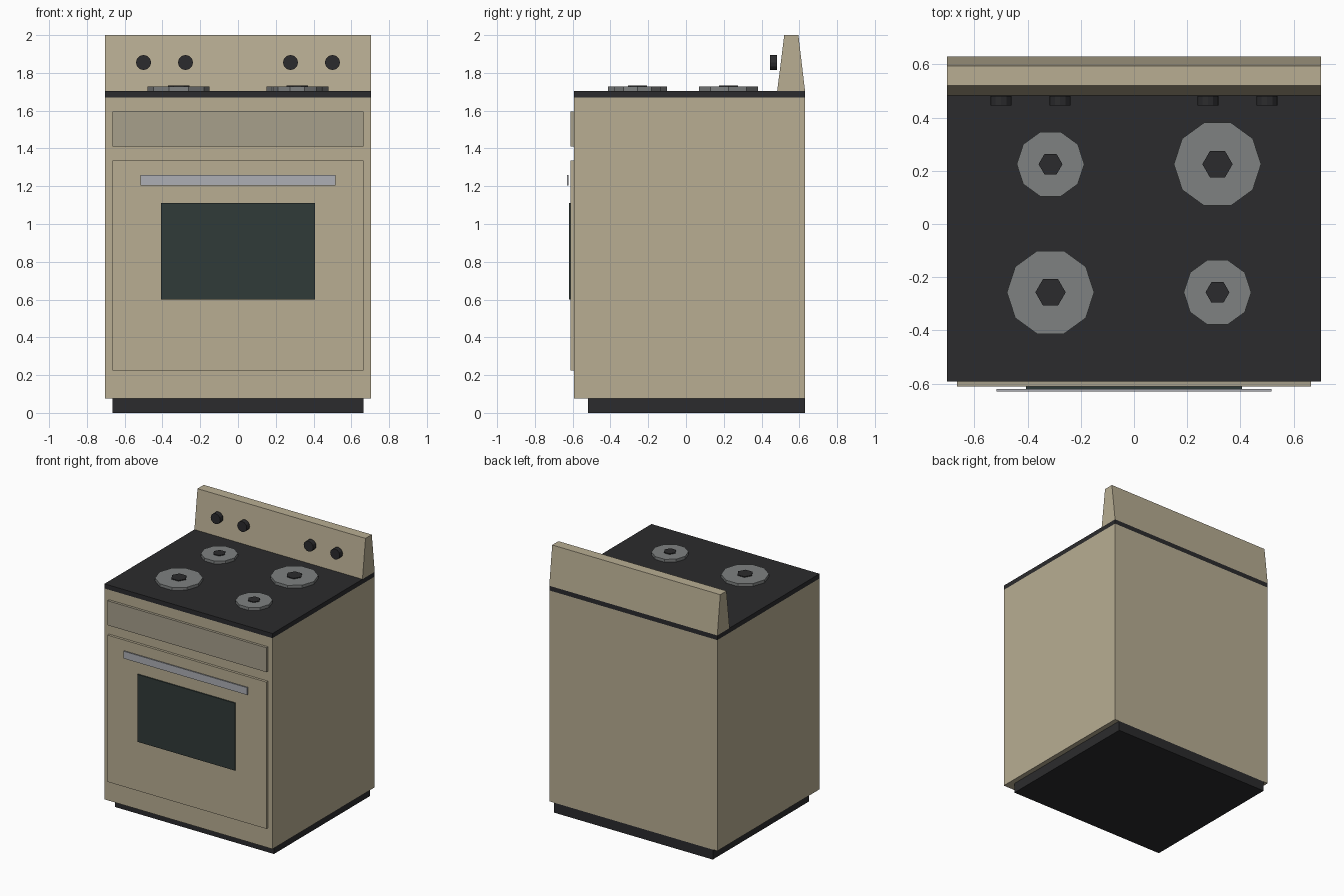
import bpy, bmesh, math
from mathutils import Matrix

if "Cube" in bpy.data.objects:
    bpy.data.objects.remove(bpy.data.objects["Cube"])


def material(name, rgb):
    m = bpy.data.materials.new(name)
    m.diffuse_color = (*rgb, 1)
    m.use_nodes = True
    m.node_tree.nodes["Principled BSDF"].inputs["Base Color"].default_value = m.diffuse_color
    return m


ENAMEL = material("enamel", (0.48, 0.42, 0.29))
PANEL = material("panel_enamel", (0.39, 0.35, 0.26))
BLACK = material("black", (0.024, 0.024, 0.026))
GLASS = material("glass", (0.03, 0.043, 0.04))
STEEL = material("steel", (0.42, 0.43, 0.46))
COIL = material("coil", (0.21, 0.22, 0.22))


def finish(bm, name, mat):
    bmesh.ops.recalc_face_normals(bm, faces=bm.faces)
    me = bpy.data.meshes.new(name)
    bm.to_mesh(me)
    bm.free()
    me.materials.append(mat)
    ob = bpy.data.objects.new(name, me)
    bpy.context.collection.objects.link(ob)
    return ob


def prism(name, mat, half_width, profile):
    """Extrude a (y, z) profile across x, centred on x = 0."""
    bm = bmesh.new()
    face = bm.faces.new([bm.verts.new((-half_width, y, z)) for y, z in profile])
    new = bmesh.ops.extrude_face_region(bm, geom=[face])["geom"]
    verts = [v for v in new if isinstance(v, bmesh.types.BMVert)]
    bmesh.ops.translate(bm, verts=verts, vec=(2 * half_width, 0, 0))
    return finish(bm, name, mat)


def box(name, mat, half_width, y0, y1, z0, z1):
    return prism(name, mat, half_width, [(y0, z0), (y1, z0), (y1, z1), (y0, z1)])


def disc(name, mat, centre, radius, depth, sides, facing_front=False):
    """Low-poly cylinder with a corner on the x axis."""
    turn = Matrix.Rotation(math.radians(90), 4, 'X') if facing_front else Matrix()
    # create_cone puts its first corner on y, so turn it onto x
    turn = turn @ Matrix.Rotation(math.radians(90), 4, 'Z')
    bm = bmesh.new()
    bmesh.ops.create_cone(bm, cap_ends=True, segments=sides, radius1=radius,
                          radius2=radius, depth=depth,
                          matrix=Matrix.Translation(centre) @ turn)
    return finish(bm, name, mat)


# Cabinet
box("plinth", BLACK, 0.665, -0.52, 0.63, 0, 0.075)
box("body", ENAMEL, 0.703, -0.592, 0.63, 0.075, 1.67)
box("cooktop", BLACK, 0.703, -0.592, 0.63, 1.67, 1.705)

# Tapered backguard
prism("backguard", ENAMEL, 0.703,
      [(0.483, 1.705), (0.63, 1.705), (0.595, 2.0), (0.52, 2.0)])

# Front panel, oven door, window and handle
box("front_panel", PANEL, 0.665, -0.611, -0.592, 1.41, 1.595)
box("oven_door", ENAMEL, 0.665, -0.611, -0.592, 0.225, 1.335)
box("oven_window", GLASS, 0.407, -0.62, -0.611, 0.60, 1.11)
box("oven_handle", STEEL, 0.517, -0.63, -0.621, 1.205, 1.26)

# Burners: large and small on opposite diagonals
for sx, side in ((-1, "left"), (1, "right")):
    for y, row in ((-0.257, "front"), (0.225, "back")):
        large = (sx < 0) == (row == "front")
        r, r_cap = (0.164, 0.057) if large else (0.127, 0.045)
        x = sx * 0.314
        disc(f"burner_{row}_{side}", COIL, (x, y, 1.716), r, 0.022, 10)
        disc(f"burner_cap_{row}_{side}", BLACK, (x, y, 1.7195), r_cap, 0.027, 6)

# Control knobs
for i, x in enumerate((-0.5, -0.278, 0.278, 0.5)):
    disc(f"knob_{i + 1}", BLACK, (x, 0.463, 1.855), 0.04, 0.036, 12, True)
